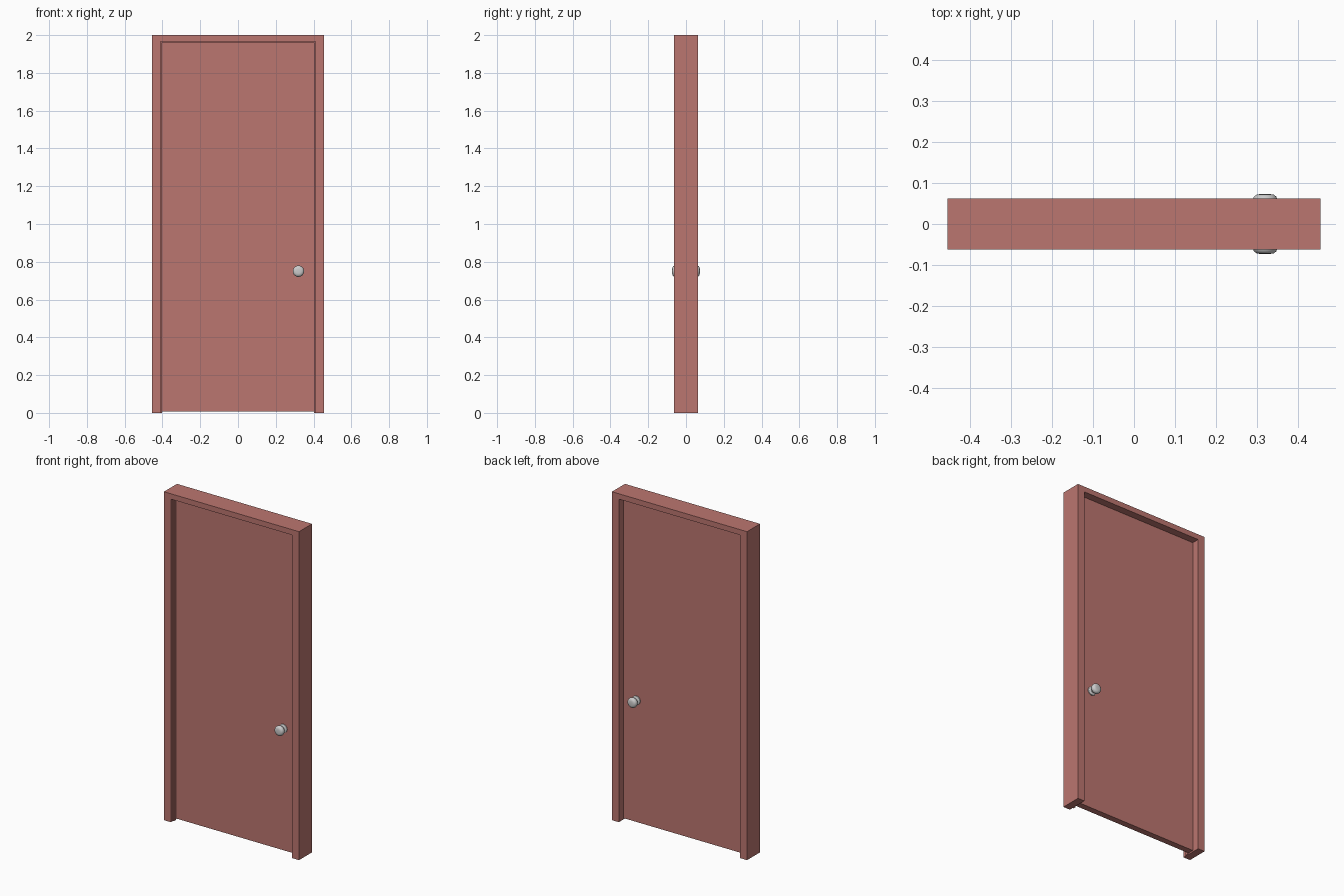
import bpy, bmesh, math
from mathutils import Matrix

if "Cube" in bpy.data.objects:
    bpy.data.objects.remove(bpy.data.objects["Cube"])

red = bpy.data.materials.new("door_red")
red.diffuse_color = (0.5, 0.18, 0.16, 1)
red.use_nodes = True
red.node_tree.nodes["Principled BSDF"].inputs["Base Color"].default_value = red.diffuse_color


def add_object(name, bm, mat=None):
    bmesh.ops.recalc_face_normals(bm, faces=bm.faces[:])
    me = bpy.data.meshes.new(name)
    bm.to_mesh(me)
    bm.free()
    ob = bpy.data.objects.new(name, me)
    bpy.context.collection.objects.link(ob)
    if mat:
        me.materials.append(mat)
    return ob


def extrude_outline(name, points, y0, y1):
    # Extrude an x/z outline along y
    bm = bmesh.new()
    face = bm.faces.new([bm.verts.new((x, y0, z)) for x, z in points])
    ext = bmesh.ops.extrude_face_region(bm, geom=[face])
    verts = [g for g in ext["geom"] if isinstance(g, bmesh.types.BMVert)]
    bmesh.ops.translate(bm, verts=verts, vec=(0, y1 - y0, 0))
    return add_object(name, bm, red)


def portal(name, outer, inner, top, inner_top, y0, y1):
    # Two jambs and a head as one upside-down U
    pts = [(-outer, 0), (-outer, top), (outer, top), (outer, 0),
           (inner, 0), (inner, inner_top), (-inner, inner_top), (-inner, 0)]
    return extrude_outline(name, pts, y0, y1)


def knob(name, side):
    # Lathed rose, stem and rounded knob: (radius, distance from door centre)
    profile = [(0, 0.018), (0.026, 0.018), (0.026, 0.024), (0.022, 0.027),
               (0.011, 0.028), (0.011, 0.040), (0.020, 0.042), (0.027, 0.047),
               (0.030, 0.054), (0.030, 0.060), (0.027, 0.067), (0.021, 0.0715),
               (0.012, 0.073), (0, 0.073)]
    bm = bmesh.new()
    verts = [bm.verts.new((0.32 + r, side * d, 0.75)) for r, d in profile]
    edges = [bm.edges.new(p) for p in zip(verts, verts[1:])]
    bmesh.ops.spin(bm, geom=verts + edges, cent=(0.32, 0, 0.75), axis=(0, 1, 0),
                   angle=math.tau, steps=32)
    bmesh.ops.remove_doubles(bm, verts=bm.verts[:], dist=1e-5)
    ob = add_object(name, bm)
    bpy.ops.object.select_all(action='DESELECT')
    ob.select_set(True)
    bpy.context.view_layer.objects.active = ob
    bpy.ops.object.shade_smooth_by_angle(angle=math.radians(40))


# Frame and the thin stop the door closes against
portal("door_frame", 0.455, 0.409, 2.0, 1.967, -0.0625, 0.0625)
portal("door_stop", 0.409, 0.403, 1.967, 1.961, -0.040, -0.020)

# Door panel, slightly clear of the floor
extrude_outline("door_panel", [(-0.408, 0.008), (0.408, 0.008),
                               (0.408, 1.966), (-0.408, 1.966)], -0.020, 0.018)

# Knobs on both faces
knob("front_knob", -1)
knob("back_knob", 1)
